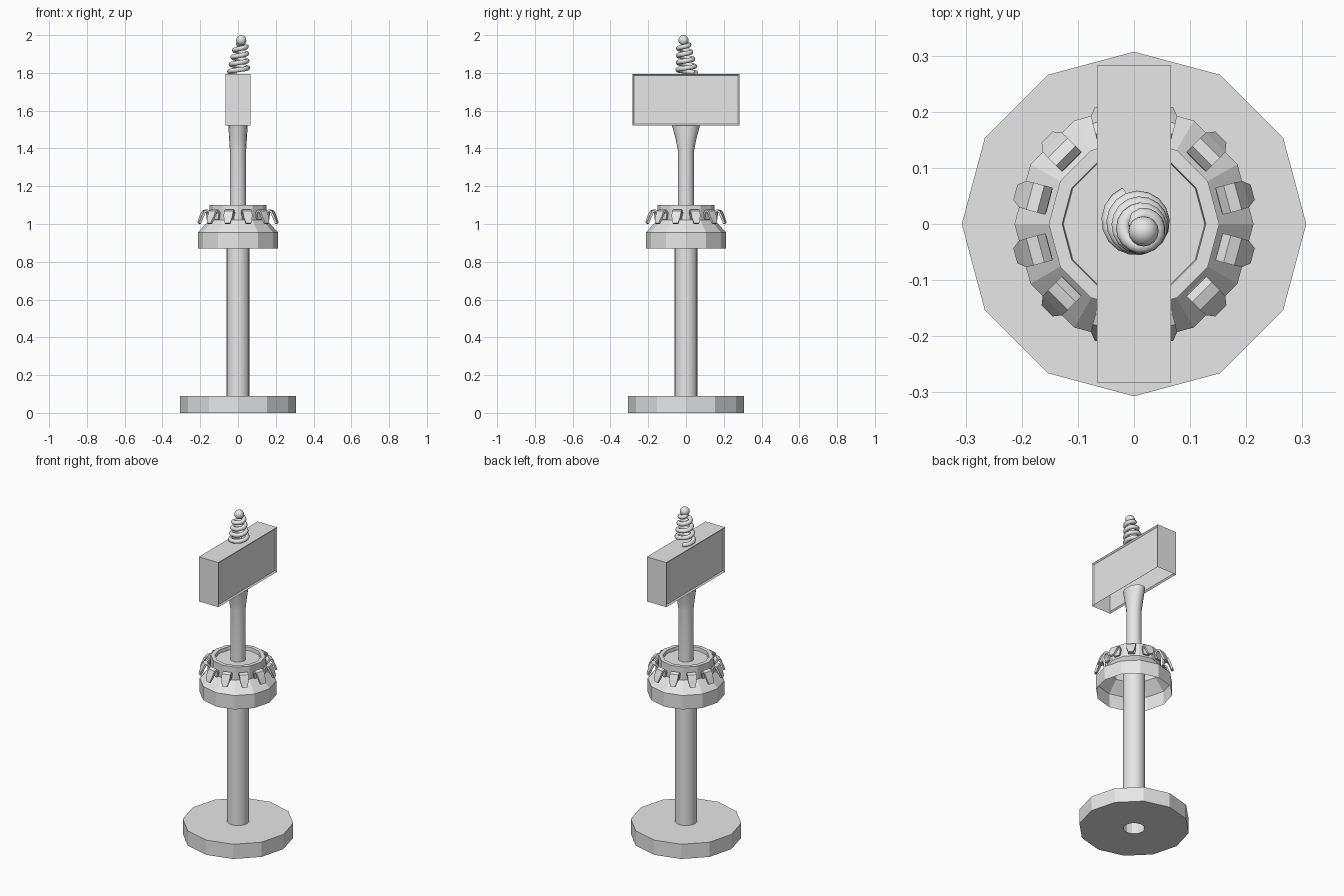
import bpy, bmesh, math
from mathutils import Matrix

cube = bpy.data.objects.get("Cube")
if cube:
    bpy.data.objects.remove(cube, do_unlink=True)

grey = bpy.data.materials.new("light_grey")
grey.use_nodes = True
grey.diffuse_color = (0.8, 0.8, 0.8, 1)
grey.node_tree.nodes["Principled BSDF"].inputs["Base Color"].default_value = (0.8, 0.8, 0.8, 1)


def finish(name, bm, smooth=False, recalc=True):
    """Turn a bmesh into a scene object."""
    if recalc:
        bmesh.ops.recalc_face_normals(bm, faces=bm.faces[:])
    mesh = bpy.data.meshes.new(name)
    bm.to_mesh(mesh)
    bm.free()
    mesh.materials.append(grey)
    obj = bpy.data.objects.new(name, mesh)
    bpy.context.collection.objects.link(obj)
    if smooth:
        bpy.ops.object.select_all(action="DESELECT")
        obj.select_set(True)
        bpy.context.view_layer.objects.active = obj
        bpy.ops.object.shade_smooth_by_angle(angle=math.radians(35))
    return obj


def loft(name, rings, sides, closed=False, smooth=False):
    """Stack elliptical rings given as (x radius, y radius, z)."""
    bm = bmesh.new()
    loops = []
    for rx, ry, z in rings:
        angles = [math.tau * i / sides for i in range(sides)]
        loops.append([bm.verts.new((rx * math.cos(a), ry * math.sin(a), z)) for a in angles])
    pairs = list(zip(loops, loops[1:]))
    if closed:
        pairs.append((loops[-1], loops[0]))
    for low, high in pairs:
        for i in range(sides):
            j = (i + 1) % sides
            bm.faces.new((low[i], low[j], high[j], high[i]))
    return finish(name, bm, smooth)


def lathe(name, profile, sides, **options):
    return loft(name, [(r, r, z) for r, z in profile], sides, **options)


# Twelve-sided foot with a central hole, and the hollow post
lathe("base", [(0.06, 0), (0.307, 0), (0.307, 0.09), (0.06, 0.09)], 12, closed=True)
lathe("lower_post", [(0.062, 0), (0.062, 1.08)], 16, smooth=True)

# Upper post, widening sideways under the sign
loft("upper_post", [(0.043, 0.043, 1.06), (0.043, 0.043, 1.39), (0.047, 0.055, 1.45),
                    (0.051, 0.074, 1.522), (0.0, 0.0, 1.523)], 16, smooth=True)

# Collar: a skirt open below with a recessed top
lathe("collar", [(0.213, 0.87), (0.213, 0.955), (0.152, 1.02), (0.152, 1.10),
                 (0.128, 1.10), (0.126, 1.08), (0.04, 1.08)], 12)

# Arched clips around the collar: radius, height, half width
arch = [(0.156, 1.025, 0.018), (0.157, 1.06, 0.025), (0.172, 1.077, 0.025),
        (0.192, 1.07, 0.025), (0.206, 1.04, 0.024), (0.219, 1.005, 0.014)]
bm = bmesh.new()
for k in range(12):
    turn = Matrix.Rotation(math.radians(15 + 30 * k), 4, "Z")
    rows = []
    for r, z, w in arch:
        row = [bm.verts.new((r, -w, z)), bm.verts.new((r, w, z))]
        bmesh.ops.transform(bm, matrix=turn, verts=row)
        rows.append(row)
    for a, b in zip(rows, rows[1:]):
        bm.faces.new((a[0], b[0], b[1], a[1]))
clips = finish("collar_clips", bm, recalc=False)
thick = clips.modifiers.new("thickness", "SOLIDIFY")
thick.thickness = 0.012

# Sign box, open below, with an inset panel on both broad sides
bm = bmesh.new()
bmesh.ops.create_cube(bm, size=1, matrix=Matrix.Translation((0, 0, 1.658))
                      @ Matrix.Diagonal((0.132, 0.566, 0.272, 1)))
bm.normal_update()
for side in (-1, 1):
    panel = [f for f in bm.faces if f.normal.x * side > 0.9]
    bmesh.ops.inset_individual(bm, faces=panel, thickness=0.012, depth=-0.008)
bm.normal_update()
bottom = [f for f in bm.faces if f.normal.z < -0.9 and f.calc_center_median().z < 1.53
          and f.calc_area() > 0.05]
bmesh.ops.delete(bm, geom=bottom, context="FACES")
finish("sign_box", bm, recalc=False)

# Tapering spring on top of the sign
curve = bpy.data.curves.new("spring", "CURVE")
curve.dimensions = "3D"
curve.bevel_depth = 0.013
curve.bevel_resolution = 2
curve.use_fill_caps = True
curve.materials.append(grey)
spline = curve.splines.new("POLY")
steps, turns = 72, 4.25
spline.points.add(steps)
for i, point in enumerate(spline.points):
    t = i / steps
    angle = math.radians(110) + math.tau * turns * t
    radius = 0.05 - 0.024 * t
    if t > 0.94:
        radius *= (1 - t) / 0.06
    x = 0.003 + 0.013 * t + radius * math.cos(angle)
    y = 0.006 - 0.019 * t + radius * math.sin(angle)
    point.co = (x, y, 1.80 + 0.16 * t, 1)
spline.use_smooth = True
bpy.context.collection.objects.link(bpy.data.objects.new("spring", curve))

# Ball at the tip of the spring
bm = bmesh.new()
bmesh.ops.create_uvsphere(bm, u_segments=16, v_segments=10, radius=0.027,
                          matrix=Matrix.Translation((0.017, -0.013, 1.973)))
finish("spring_ball", bm, smooth=True)
